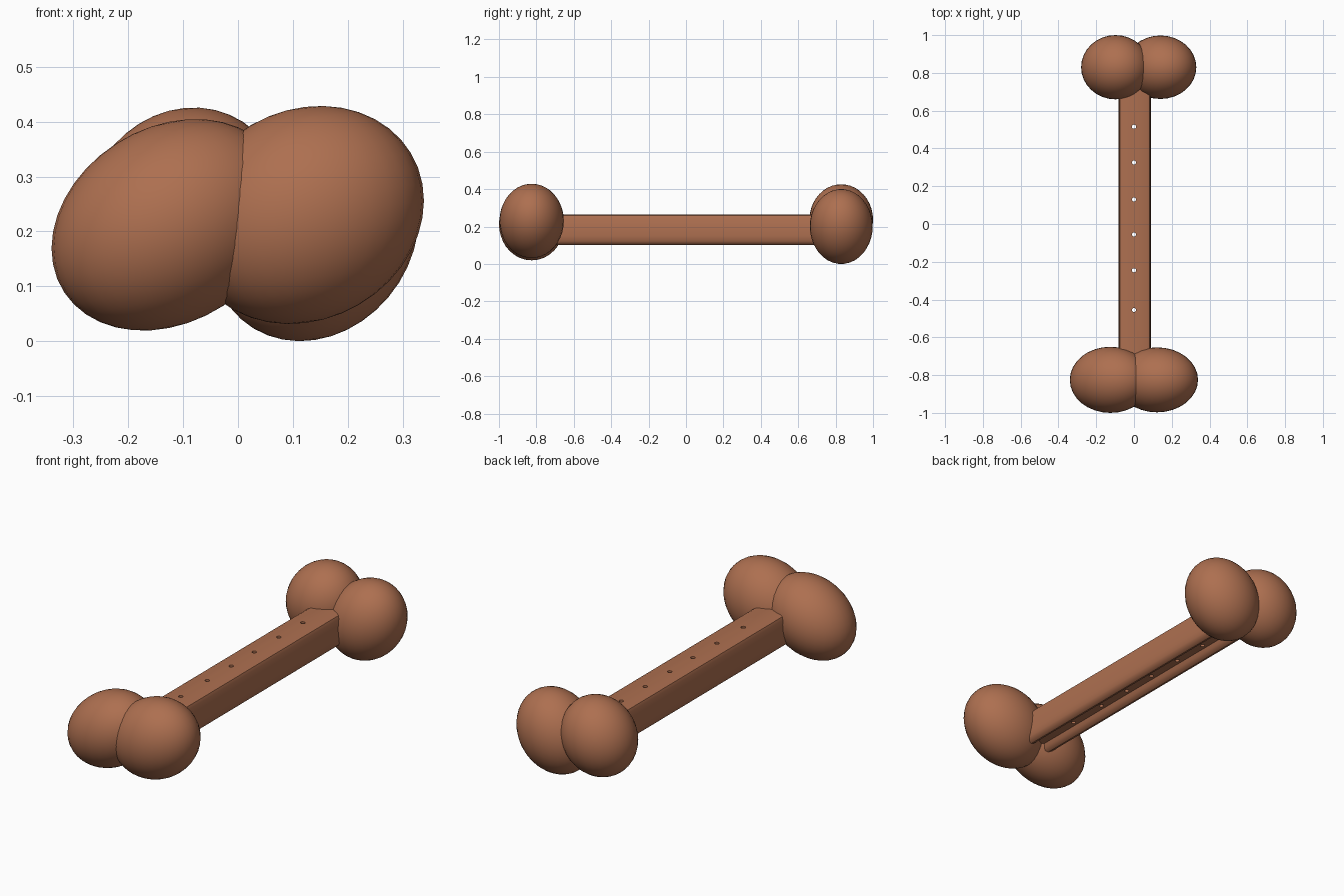
import bpy, bmesh, math
from mathutils import Matrix

cube = bpy.data.objects.get("Cube")
if cube:
    bpy.data.objects.remove(cube, do_unlink=True)

# One warm brown for the whole bone
brown = bpy.data.materials.new("warm brown")
brown.use_nodes = True
colour = (0.42, 0.16, 0.08, 1)
brown.diffuse_color = colour
brown.node_tree.nodes["Principled BSDF"].inputs["Base Color"].default_value = colour


def make_object(name, bm):
    bmesh.ops.recalc_face_normals(bm, faces=bm.faces)
    mesh = bpy.data.meshes.new(name)
    bm.to_mesh(mesh)
    bm.free()
    mesh.materials.append(brown)
    obj = bpy.data.objects.new(name, mesh)
    bpy.context.collection.objects.link(obj)
    return obj


def smooth(obj, degrees):
    bpy.ops.object.select_all(action='DESELECT')
    obj.select_set(True)
    bpy.context.view_layer.objects.active = obj
    bpy.ops.object.shade_smooth_by_angle(angle=math.radians(degrees))


def make_knob(name, centre, radii, slant):
    """Slightly slanted ellipsoid; slant raises its +x side."""
    bm = bmesh.new()
    bmesh.ops.create_uvsphere(bm, u_segments=32, v_segments=20, radius=1)
    bmesh.ops.scale(bm, vec=radii, verts=bm.verts)
    for v in bm.verts:
        v.co.z += slant * v.co.x
    bmesh.ops.translate(bm, vec=centre, verts=bm.verts)
    smooth(make_object(name, bm), 60)


# Paired knobs at each end
make_knob("front_right_knob", (-0.125, -0.825, 0.212), (0.215, 0.175, 0.188), 0.2)
make_knob("front_left_knob", (0.122, -0.825, 0.23), (0.217, 0.172, 0.197), 0.12)
make_knob("back_right_knob", (-0.098, 0.83, 0.237), (0.182, 0.17, 0.188), 0.1)
make_knob("back_left_knob", (0.14, 0.83, 0.2), (0.19, 0.168, 0.198), 0.15)

# Shaft: rounded top edges, two round rails below with a groove between
half = [(0.065, 0.265), (0.078, 0.259), (0.084, 0.246), (0.086, 0.15),
        (0.083, 0.122), (0.073, 0.106), (0.058, 0.1), (0.044, 0.105),
        (0.034, 0.117), (0.027, 0.133)]
profile = half + [(-x, z) for x, z in reversed(half)]
bm = bmesh.new()
end = bm.faces.new([bm.verts.new((x + 0.004, -0.78, z)) for x, z in profile])
extruded = bmesh.ops.extrude_face_region(bm, geom=[end], use_keep_orig=True)
bmesh.ops.translate(bm, vec=(0, 1.56, 0),
                    verts=[g for g in extruded["geom"] if isinstance(g, bmesh.types.BMVert)])
shaft = make_object("shaft", bm)

# Row of small holes through the shaft
bm = bmesh.new()
for y in (-0.455, -0.245, -0.055, 0.13, 0.325, 0.515):
    bmesh.ops.create_cone(bm, cap_ends=True, segments=12, radius1=0.011, radius2=0.011,
                          depth=0.5, matrix=Matrix.Translation((0, y, 0.2)))
cutter = make_object("hole_cutter", bm)
cutter.hide_render = True
cut = shaft.modifiers.new("holes", 'BOOLEAN')
cut.operation = 'DIFFERENCE'
cut.solver = 'EXACT'
cut.object = cutter
bpy.ops.object.select_all(action='DESELECT')
shaft.select_set(True)
bpy.context.view_layer.objects.active = shaft
bpy.ops.object.modifier_apply(modifier=cut.name)
bpy.data.objects.remove(cutter, do_unlink=True)
smooth(shaft, 40)
